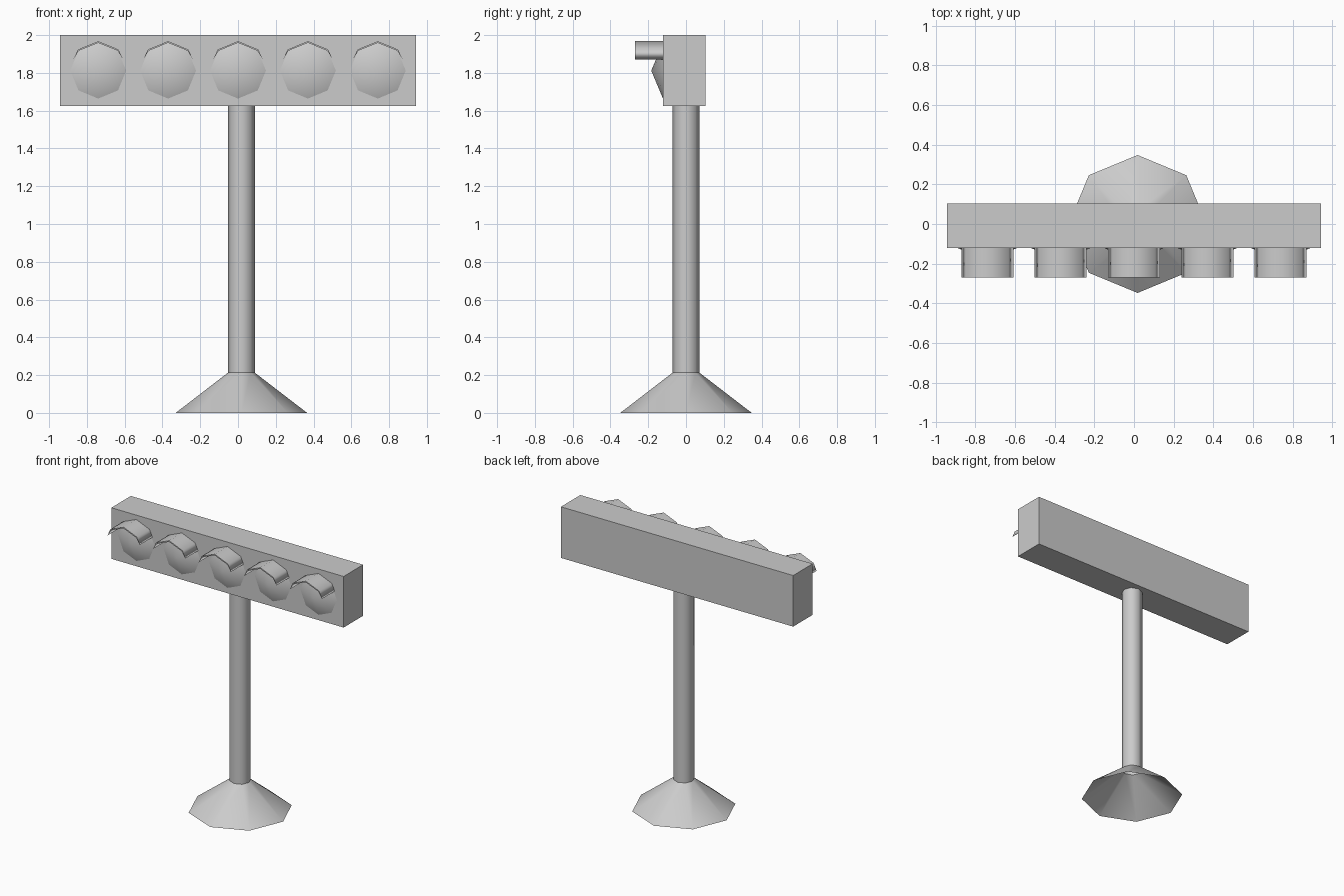
import bpy, bmesh
from math import pi, sin, cos

if "Cube" in bpy.data.objects:
    bpy.data.objects.remove(bpy.data.objects["Cube"])

SIDES = 8


def make_object(name, bm, smooth=True):
    bmesh.ops.recalc_face_normals(bm, faces=bm.faces)
    for f in bm.faces:
        f.smooth = smooth
    mesh = bpy.data.meshes.new(name)
    bm.to_mesh(mesh)
    bm.free()
    obj = bpy.data.objects.new(name, mesh)
    bpy.context.collection.objects.link(obj)
    return obj


def open_frustum(name, x, r0, z0, r1, z1):
    """Octagonal tube without end caps."""
    bm = bmesh.new()
    rings = []
    for r, z in ((r0, z0), (r1, z1)):
        rings.append([bm.verts.new((x + r * cos(2 * pi * i / SIDES),
                                    r * sin(2 * pi * i / SIDES), z))
                      for i in range(SIDES)])
    for i in range(SIDES):
        j = (i + 1) % SIDES
        bm.faces.new((rings[0][i], rings[0][j], rings[1][j], rings[1][i]))
    return make_object(name, bm)


# Flared foot and pole, slightly off the housing's centre
open_frustum("base", 0.018, 0.348, 0, 0.071, 0.213)
open_frustum("pole", 0.018, 0.071, 0.213, 0.071, 1.63)

# Lamp housing
X, Y0, Y1, Z0, Z1 = 0.943, -0.122, 0.104, 1.625, 2.0
bm = bmesh.new()
bmesh.ops.create_cube(bm, size=1)
for v in bm.verts:
    v.co = (v.co.x * 2 * X, (Y0 + Y1) / 2 + v.co.y * (Y1 - Y0),
            (Z0 + Z1) / 2 + v.co.z * (Z1 - Z0))
make_object("housing", bm, smooth=False)


# Pointed octagonal lens
def lens(index, x, z, r=0.148):
    bm = bmesh.new()
    tip = bm.verts.new((x, -0.184, z))
    rim = [bm.verts.new((x + r * cos(2 * pi * i / SIDES), Y0,
                         z + r * sin(2 * pi * i / SIDES)))
           for i in range(SIDES)]
    for i in range(SIDES):
        bm.faces.new((tip, rim[i], rim[(i + 1) % SIDES]))
    make_object(f"lens_{index}", bm)


# Thin folded hood above each lens
def visor(index, x):
    outer = [(-0.131, 1.872), (-0.107, 1.924), (0, 1.968),
             (0.107, 1.924), (0.131, 1.872)]
    inner = [(-0.131, 1.872), (-0.103, 1.917), (0, 1.959),
             (0.103, 1.917), (0.131, 1.872)]
    bm = bmesh.new()
    for profile in (outer, inner):
        rows = [[bm.verts.new((x + px, y, pz)) for px, pz in profile]
                for y in (Y0, -0.27)]
        for i in range(4):
            bm.faces.new((rows[0][i], rows[0][i + 1],
                          rows[1][i + 1], rows[1][i]))
    bmesh.ops.remove_doubles(bm, verts=bm.verts, dist=0.001)
    # close the front lip
    front = [e for e in bm.edges if e.is_boundary
             and all(v.co.y < -0.2 for v in e.verts)]
    if front:
        bmesh.ops.holes_fill(bm, edges=front, sides=0)
    obj = make_object(f"visor_{index}", bm)
    for f in obj.data.polygons:
        f.use_smooth = len(f.vertices) == 4
    return obj


for n in range(5):
    cx = (n - 2) * 0.37
    lens(n + 1, cx, 1.812)
    visor(n + 1, cx)
